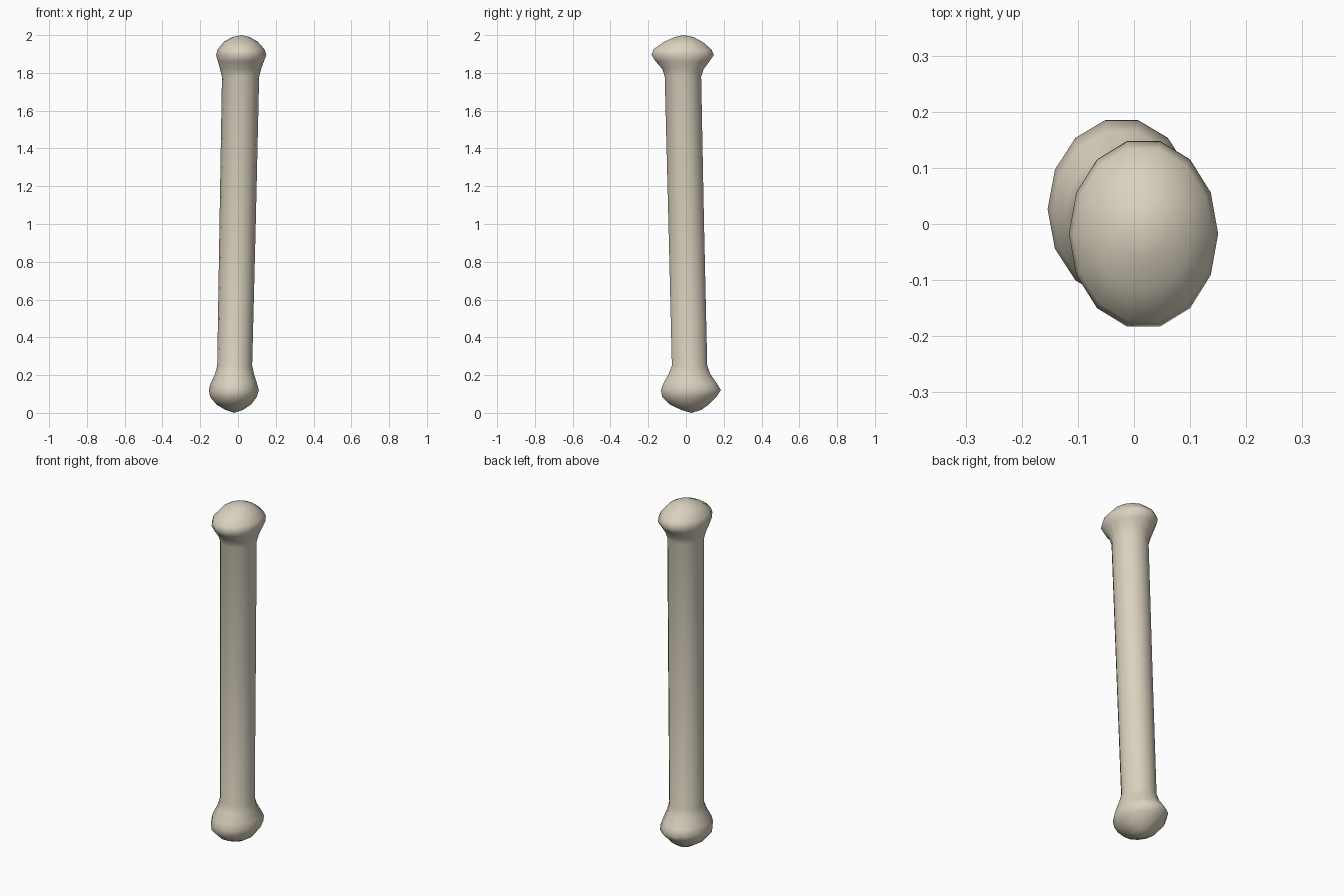
import bpy, bmesh, math

SIDES = 14

# Bone colour
ivory = bpy.data.materials.new("bone ivory")
ivory.diffuse_color = (0.70, 0.64, 0.52, 1)

# Cross-sections from bottom to top: z, x min, x max, y min, y max
sections = [
    (0.015, -0.065, 0.025, -0.025, 0.080),
    (0.045, -0.115, 0.070, -0.090, 0.125),
    (0.085, -0.148, 0.100, -0.130, 0.165),
    (0.120, -0.154, 0.110, -0.136, 0.189),
    (0.155, -0.146, 0.101, -0.124, 0.168),
    (0.205, -0.122, 0.085, -0.095, 0.132),
    (0.250, -0.110, 0.075, -0.077, 0.115),
    (1.000, -0.098, 0.094, -0.095, 0.098),
    (1.780, -0.085, 0.112, -0.115, 0.083),
    (1.820, -0.095, 0.122, -0.128, 0.096),
    (1.860, -0.106, 0.137, -0.164, 0.127),
    (1.895, -0.116, 0.150, -0.187, 0.152),
    (1.925, -0.108, 0.140, -0.176, 0.138),
    (1.965, -0.075, 0.105, -0.118, 0.090),
    (1.990, -0.030, 0.062, -0.060, 0.040),
]

bm = bmesh.new()
rings = []
for z, x0, x1, y0, y1 in sections:
    cx, cy, rx, ry = (x0 + x1) / 2, (y0 + y1) / 2, (x1 - x0) / 2, (y1 - y0) / 2
    rings.append([bm.verts.new((cx + rx * math.cos(2 * math.pi * i / SIDES),
                                cy + ry * math.sin(2 * math.pi * i / SIDES), z))
                  for i in range(SIDES)])

# Shaft and knobbed ends
for a, b in zip(rings, rings[1:]):
    for i in range(SIDES):
        j = (i + 1) % SIDES
        bm.faces.new((a[i], a[j], b[j], b[i]))

# Rounded tips
for ring, tip in ((rings[0], (-0.02, 0.028, 0.0)), (rings[-1], (0.018, -0.012, 2.0))):
    v = bm.verts.new(tip)
    for i in range(SIDES):
        bm.faces.new((ring[i], ring[(i + 1) % SIDES], v))

bmesh.ops.recalc_face_normals(bm, faces=bm.faces)
mesh = bpy.data.meshes.new("long_bone")
bm.to_mesh(mesh)
bm.free()
mesh.materials.append(ivory)
mesh.shade_smooth()
bone = bpy.data.objects.new("long_bone", mesh)
bpy.context.collection.objects.link(bone)
